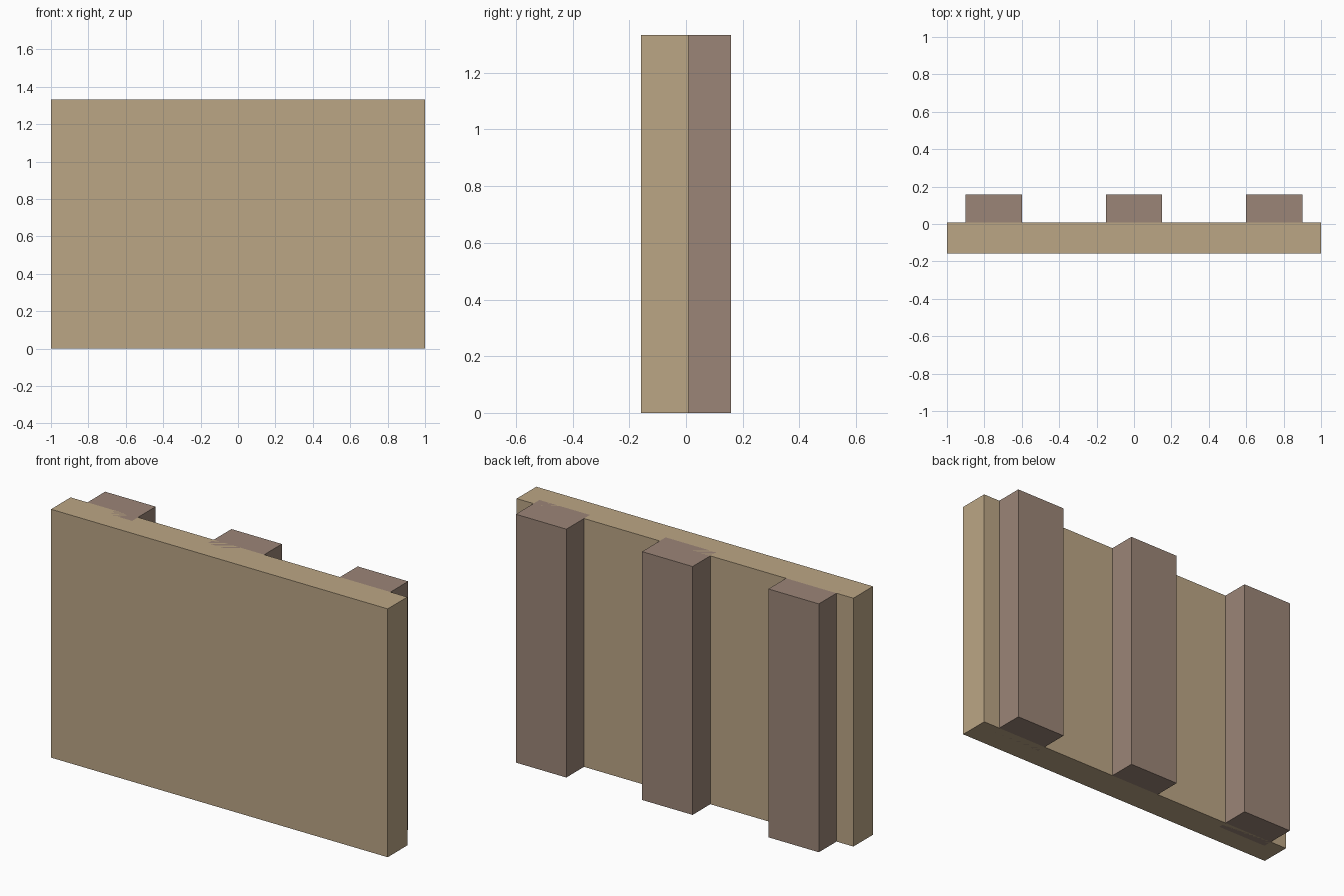
import bpy

if "Cube" in bpy.data.objects:
    bpy.data.objects.remove(bpy.data.objects["Cube"])


def material(name, color):
    mat = bpy.data.materials.new(name)
    mat.diffuse_color = (*color, 1)
    mat.use_nodes = True
    mat.node_tree.nodes["Principled BSDF"].inputs["Base Color"].default_value = mat.diffuse_color
    return mat


def box(name, x, y, z, mat):
    """Box from (min, max) ranges on each axis."""
    ranges = (x, y, z)
    bpy.ops.mesh.primitive_cube_add(size=1, location=[(a + b) / 2 for a, b in ranges])
    ob = bpy.context.object
    ob.name = name
    ob.scale = [b - a for a, b in ranges]
    bpy.ops.object.transform_apply(location=False, rotation=False, scale=True)
    ob.data.materials.append(mat)
    return ob


HEIGHT = 4 / 3
BACK = 0.1583
light_wood = material("light_wood", (0.50, 0.38, 0.235))
dark_wood = material("dark_wood", (0.33, 0.235, 0.185))

# Flat wall panel
box("panel", (-1, 1), (-BACK, 0.0083), (0, HEIGHT), light_wood)

# Three upright battens, partly sunk into the back of the panel
for side, x in (("left", -0.75), ("middle", 0), ("right", 0.75)):
    box(f"batten_{side}", (x - 0.15, x + 0.15), (BACK - 0.2, BACK), (0, HEIGHT), dark_wood)
